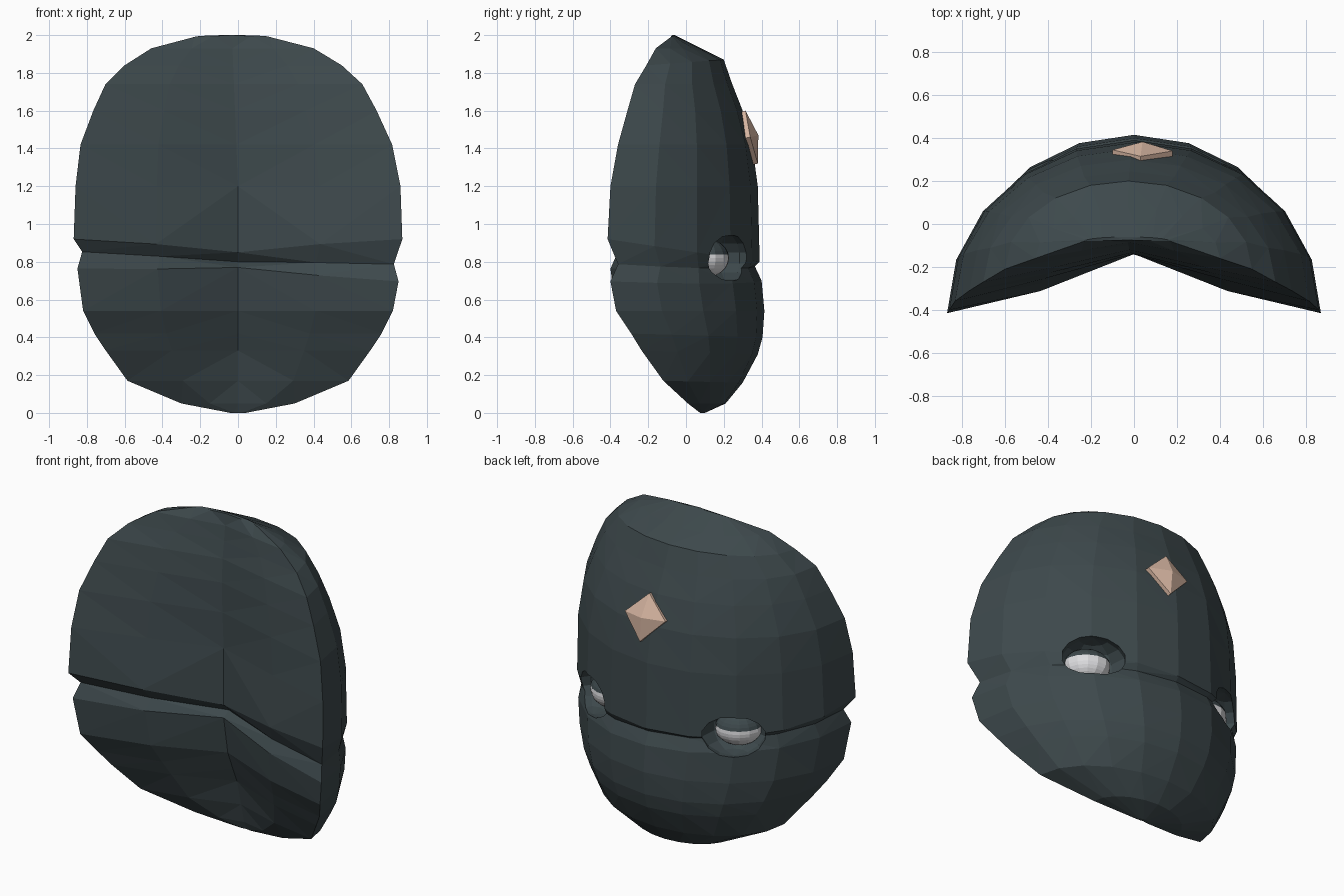
import bpy, bmesh
from math import sin, cos, pi, atan2
from mathutils import Vector

if "Cube" in bpy.data.objects:
    bpy.data.objects.remove(bpy.data.objects["Cube"])


def material(name, rgb):
    mat = bpy.data.materials.new(name)
    mat.use_nodes = True
    mat.diffuse_color = (*rgb, 1)
    mat.node_tree.nodes["Principled BSDF"].inputs["Base Color"].default_value = (*rgb, 1)
    return mat


SLATE = material("dark slate", (0.047, 0.066, 0.072))
PEACH = material("peach gem", (0.70, 0.48, 0.37))
WHITE = material("eye white", (0.72, 0.72, 0.74))


def make_object(name, bm, *mats):
    bmesh.ops.recalc_face_normals(bm, faces=bm.faces[:])
    mesh = bpy.data.meshes.new(name)
    bm.to_mesh(mesh)
    bm.free()
    obj = bpy.data.objects.new(name, mesh)
    for mat in mats:
        mesh.materials.append(mat)
    bpy.context.scene.collection.objects.link(obj)
    return obj


# Mask layers: rim height, half width, rim y, inner centre y, outer centre y,
# then height shifts of the inner and outer centre (the mouth groove is bent)
LAYERS = [
    (1.99, .2, -.08, -.075, -.06, .01, .01),
    (1.93, .43, -.16, -.085, .08, 0, 0),
    (1.84, .575, -.21, -.1, .2, 0, .03),
    (1.74, .68, -.27, -.12, .245, 0, 0),
    (1.6, .75, -.31, -.135, .30, 0, 0),
    (1.42, .825, -.36, -.14, .35, 0, 0),
    (1.2, .86, -.40, -.14, .38, 0, 0),
    (.92, .87, -.415, -.14, .39, -.07, -.12),
    (.82, .825, -.36, -.09, .365, -.02, -.045),
    (.73, .85, -.40, -.14, .40, .04, -.03),
    (.54, .82, -.37, -.1, .415, 0, 0),
    (.42, .76, -.29, -.05, .405, 0, -.02),
    (.33, .70, -.235, -.01, .38, 0, -.02),
    (.17, .585, -.12, .03, .30, 0, -.01),
    (.05, .30, .01, .06, .21, 0, 0),
    (0, .04, .075, .08, .10, 0, 0),
]
COLUMNS = 10


def ring(bm, z, w, rim, inner, outer, dz_in, dz_out):
    lean = -.04 * max(0, z - 1.2)         # the crown sits a little to one side
    tilt = -.04 if .7 < z < .9 else 0     # the mouth is slightly crooked
    fold = 1.25 if z < 1.1 else 1.05
    pts = []
    for k in range(COLUMNS + 1):          # bulging outer arc
        t = pi * (k / COLUMNS - .5)
        x, bulge = w * sin(t), cos(t)
        pts.append((lean + x, rim + (outer - rim) * bulge, z + tilt * x + dz_out * bulge))
    for s in (.5, 0, -.5):                # shallow folded inner side
        f = abs(s) * fold
        pts.append((lean + w * s, inner + (rim - inner) * f,
                    z + tilt * w * s + dz_in * (1 - f)))
    return [bm.verts.new(p) for p in pts]


bm = bmesh.new()
rings = [ring(bm, *layer) for layer in LAYERS]
for a, b in zip(rings, rings[1:]):
    for k in range(len(a)):
        n = (k + 1) % len(a)
        bm.faces.new((a[k], a[n], b[n], b[k]))
bm.faces.new(rings[0])
bm.faces.new(rings[-1])
bmesh.ops.triangulate(bm, faces=bm.faces[:])
mask = make_object("mask_shell", bm, SLATE)


def ellipsoid(name, centre, size, turn, segments, rings_n, *mats):
    bm = bmesh.new()
    bmesh.ops.create_uvsphere(bm, u_segments=segments, v_segments=rings_n, radius=1)
    obj = make_object(name, bm, *mats)
    obj.location, obj.scale, obj.rotation_euler = centre, size, (0, 0, turn)
    return obj


# Eye sockets are cut out of the shell, then eyeballs are set in them
for side, label in ((1, "left"), (-1, "right")):
    turn = -side * atan2(.58, .81)
    cutter = ellipsoid("socket_cutter_" + label, (side * .48, .22, .82),
                       (.19, .16, .125), turn, 10, 7, SLATE)
    cutter.hide_render = True
    bpy.context.view_layer.update()
    cut = mask.modifiers.new("socket", "BOOLEAN")
    cut.operation, cut.solver, cut.object = "DIFFERENCE", "EXACT", cutter
    bpy.context.view_layer.objects.active = mask
    bpy.ops.object.modifier_apply(modifier=cut.name)
    bpy.data.objects.remove(cutter)

    eye = ellipsoid("eye_" + label, (side * .44, .11, .82),
                    (.135, .11, .1), turn, 14, 16, WHITE, SLATE)
    for face in eye.data.polygons:        # dark upper lid
        face.material_index = int(face.center.z > .22)

# Raised diamond on the forehead: a thin rim and a low pyramid
bm = bmesh.new()
corners = [Vector(c) for c in ((.03, .315, 1.6), (.18, .34, 1.46),
                               (.05, .38, 1.32), (-.1, .345, 1.47))]
out = Vector((0, .03, .006))
back = [bm.verts.new(c - out) for c in corners]
front = [bm.verts.new(c) for c in corners]
tip = bm.verts.new((.04, .383, 1.47))
for k in range(4):
    n = (k + 1) % 4
    bm.faces.new((back[k], back[n], front[n], front[k]))
    bm.faces.new((front[k], front[n], tip))
bm.faces.new(back)
make_object("forehead_gem", bm, PEACH)
